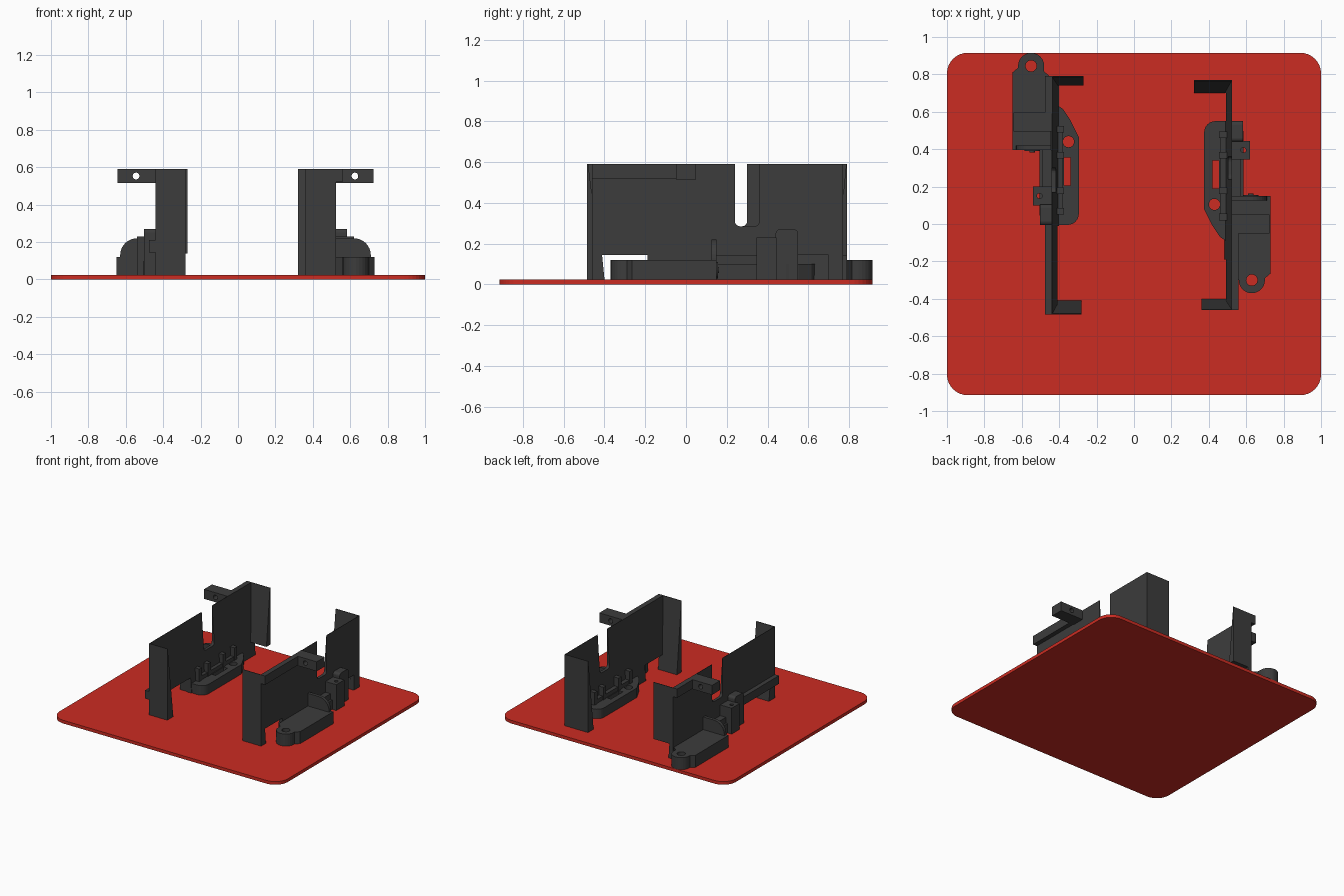
import bpy
import bmesh
from math import pi, cos, sin

cube = bpy.data.objects.get("Cube")
if cube:
    bpy.data.objects.remove(cube)


def material(name, rgb):
    m = bpy.data.materials.new(name)
    m.use_nodes = True
    m.diffuse_color = (*rgb, 1)
    bsdf = m.node_tree.nodes["Principled BSDF"]
    bsdf.inputs["Base Color"].default_value = (*rgb, 1)
    bsdf.inputs["Roughness"].default_value = 0.7
    return m


RED = material("red", (0.6, 0.025, 0.016))
GREY = material("charcoal", (0.045, 0.045, 0.045))
FLOOR, TOP = 0.025, 0.59


def keep(p):
    return p


def turn(p):
    """Half turn that carries the left lower unit to the right one."""
    return (0.08 - p[0], 0.545 - p[1], p[2])


def prism(name, pts, axis, lo, hi, mat=GREY, place=keep, shape=keep):
    """Extrude a 2D outline along an axis; shape adjusts points, place moves them."""
    bm = bmesh.new()
    rings = []
    for d in (lo, hi):
        ring = []
        for p in pts:
            q = list(p)
            q.insert(axis, d)
            ring.append(bm.verts.new(place(shape(tuple(q)))))
        rings.append(ring)
    bm.faces.new(rings[0])
    bm.faces.new(rings[1])
    n = len(pts)
    for i in range(n):
        j = (i + 1) % n
        bm.faces.new((rings[0][i], rings[0][j], rings[1][j], rings[1][i]))
    bmesh.ops.recalc_face_normals(bm, faces=bm.faces)
    me = bpy.data.meshes.new(name)
    bm.to_mesh(me)
    bm.free()
    me.materials.append(mat)
    ob = bpy.data.objects.new(name, me)
    bpy.context.collection.objects.link(ob)
    return ob


def rect(a0, a1, b0, b1):
    return [(a0, b0), (a1, b0), (a1, b1), (a0, b1)]


def arc(cx, cy, r, start, end, n=8):
    return [(cx + r * cos(start + (end - start) * i / n),
             cy + r * sin(start + (end - start) * i / n)) for i in range(n + 1)]


def circle(cx, cy, r):
    return arc(cx, cy, r, 0, 2 * pi, 24)[:-1]


def box(name, x0, x1, y0, y1, z0, z1, place=keep):
    return prism(name, rect(x0, x1, y0, y1), 2, z0, z1, place=place)


def cut(ob, outlines, axis, lo, hi, place):
    """Cut holes right through a part and drop the cutters."""
    cutters = []
    for pts in outlines:
        c = prism("cutter", pts, axis, lo, hi, place=place)
        c.hide_render = True
        m = ob.modifiers.new("hole", "BOOLEAN")
        m.operation, m.solver, m.object = "DIFFERENCE", "EXACT", c
        cutters.append(c)
    dg = bpy.context.evaluated_depsgraph_get()
    me = bpy.data.meshes.new_from_object(ob.evaluated_get(dg))
    ob.modifiers.clear()
    ob.data = me
    for c in cutters:
        bpy.data.objects.remove(c)


def taper(axis, inner, outer):
    """Slope the inner face until it almost meets the outer face at the top."""
    def f(p):
        q = list(p)
        if abs(q[axis] - inner) < 1e-5:
            q[axis] += (outer - inner) * 0.93 * (q[2] - FLOOR) / (TOP - FLOOR)
        return tuple(q)
    return f


# Base plate with rounded corners
corners = []
for k, (sx, sy) in enumerate(((1, 1), (-1, 1), (-1, -1), (1, -1))):
    corners += arc(sx * 0.89, sy * 0.805, 0.11, k * pi / 2, (k + 1) * pi / 2)
prism("base_plate", corners, 2, 0, FLOOR, RED)


def wall(name, inner, outer, y0, y1, slot0, slot1, notches):
    """Tapered side wall with a rounded top slot and notches along the foot."""
    foot = [(y0, FLOOR)]
    for a, b in notches:
        foot += [(a, FLOOR), (a, 0.145), (b, 0.145), (b, FLOOR)]
    r = 0.025
    slot = ([(slot1, TOP)] + arc(slot1 - r, 0.285 + r, r, 0, -pi / 2, 4)
            + arc(slot0 + r, 0.285 + r, r, -pi / 2, -pi, 4) + [(slot0, TOP)])
    pts = foot + [(y1, FLOOR), (y1, TOP)] + slot + [(y0, TOP)]
    prism(name, pts, 0, inner, outer, shape=taper(0, inner, outer))


def flange(name, x0, x1, inner, outer, z0=FLOOR):
    prism(name, rect(x0, x1, z0, TOP), 1, inner, outer, shape=taper(1, inner, outer))


# Left holder: wall, end flanges and top lip
wall("left_wall", 0.485, 0.525, -0.46, 0.77, 0.24, 0.36, [(-0.43, -0.19), (0.55, 0.7)])
flange("left_back_flange", 0.32, 0.525, 0.70, 0.77)
flange("left_front_flange", 0.36, 0.525, -0.40, -0.46)
box("left_top_lip", 0.52, 0.56, -0.46, -0.05, 0.52, TOP)

# Right holder: wall, end flanges, top lip and low rail
wall("right_wall", -0.40, -0.44, -0.485, 0.79, 0.17, 0.30, [(-0.43, -0.01)])
flange("right_back_flange", -0.44, -0.27, 0.73, 0.79, 0.14)
flange("right_front_flange", -0.44, -0.28, -0.41, -0.485)
box("right_top_lip", -0.475, -0.435, 0.59, 0.79, 0.52, TOP)
box("right_low_rail", -0.475, -0.435, -0.485, 0.02, 0.145, 0.21)

# Lower units, the same part turned half way round for the right side
for side, place in (("left", keep), ("right", turn)):
    # Lobed foot running under the wall
    lobe = ([(0.375, 0.08)] + [(0.375, 0.47)] + arc(0.435, 0.49, 0.06, pi, pi / 2, 6)
            + arc(0.525, 0.49, 0.06, pi / 2, 0, 6)
            + [(0.585, 0.13), (0.53, -0.02), (0.49, -0.09), (0.46, -0.07), (0.42, -0.01)])
    foot = prism(side + "_foot", lobe, 2, FLOOR, 0.10, place=place)
    cut(foot, [circle(0.43, 0.105, 0.03), rect(0.42, 0.455, 0.19, 0.34)], 2, 0, 0.2, place)

    # Mounting pad with rounded lug
    pad = ([(0.525, 0.15), (0.525, -0.24), (0.56, -0.27)]
           + arc(0.63, -0.30, 0.07, pi, 2 * pi, 12)
           + [(0.70, -0.29), (0.73, -0.265), (0.73, 0.15)])
    ob = prism(side + "_mounting_pad", pad, 2, FLOOR, 0.12, place=place)
    cut(ob, [circle(0.63, -0.30, 0.03)], 2, 0, 0.2, place)

    # Upright rounded plate with a screw boss
    up = [(0.525, FLOOR), (0.71, FLOOR)] + arc(0.62, 0.13, 0.09, 0, pi / 2) + [(0.525, 0.22)]
    prism(side + "_upright_plate", up, 1, 0.125, 0.15, place=place)
    prism(side + "_screw_boss", circle(0.625, 0.07, 0.04), 1, 0.149, 0.156, place=place)
    prism(side + "_screw_tip", circle(0.625, 0.07, 0.015), 1, 0.155, 0.162, place=place)

    # Upper tab with cross hole
    ob = box(side + "_upper_tab", 0.52, 0.725, -0.05, 0.05, 0.515, TOP, place)
    cut(ob, [circle(0.625, 0.553, 0.018)], 1, -0.2, 0.2, place)

    # Outer block, ear with pin hole, and round-topped post
    box(side + "_outer_block", 0.52, 0.57, 0.15, 0.45, FLOOR, 0.145, place)
    ear = box(side + "_ear", 0.52, 0.62, 0.345, 0.445, FLOOR, 0.23, place)
    cut(ear, [circle(0.585, 0.395, 0.014)], 2, 0, 0.3, place)
    post = ([(0.44, FLOOR), (0.55, FLOOR)] + arc(0.53, 0.25, 0.02, 0, pi / 2, 4)
            + arc(0.46, 0.25, 0.02, pi / 2, pi, 4))
    prism(side + "_post", post, 0, 0.52, 0.583, place=place)

    # Inner ribs against the wall
    for i, y in enumerate((0.02, 0.16, 0.35, 0.46)):
        box(f"{side}_rib_{i + 1}", 0.455, 0.50, y, y + 0.035, 0.09, 0.20, place)
    box(side + "_rib_rail", 0.46, 0.50, 0.02, 0.495, 0.09, 0.13, place)
